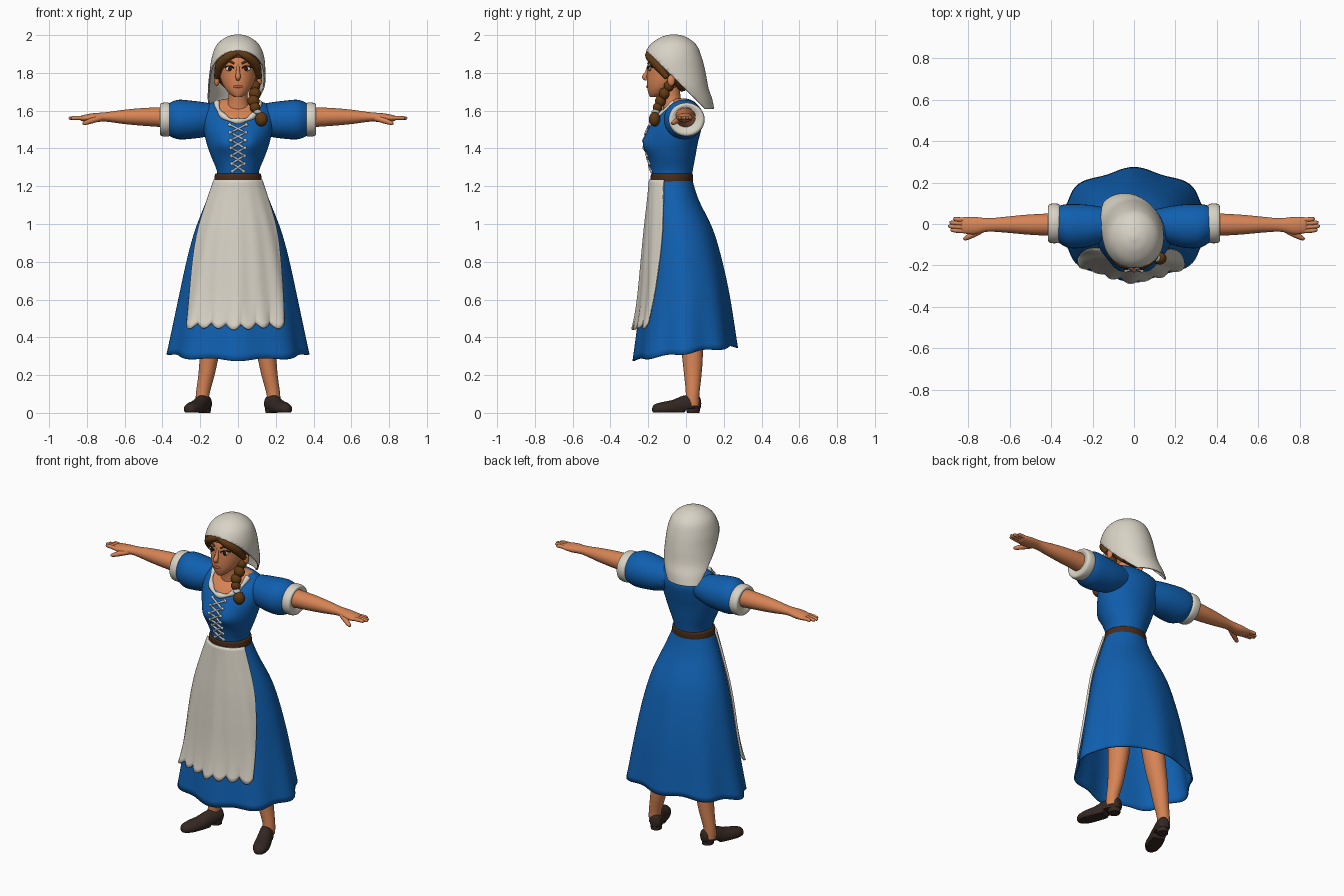
import bpy, bmesh
from math import sin, cos, pi, radians
from mathutils import Vector, Matrix
from mathutils.bvhtree import BVHTree

if "Cube" in bpy.data.objects:
    bpy.data.objects.remove(bpy.data.objects["Cube"])


def material(name, *rgb):
    m = bpy.data.materials.new(name)
    m.use_nodes = True
    m.diffuse_color = (*rgb, 1)
    m.node_tree.nodes["Principled BSDF"].inputs["Base Color"].default_value = (*rgb, 1)
    return m


BLUE = material("blue cloth", .005, .115, .43)
CREAM = material("cream linen", .69, .65, .56)
SKIN = material("skin", .68, .23, .09)
HAIR = material("brown hair", .12, .042, .007)
LEATHER = material("belt leather", .065, .024, .01)
SHOE = material("dark shoe leather", .035, .021, .016)
DARK = material("dark eye", .02, .01, .006)
LIP = material("lip", .48, .12, .06)
LACE = material("lace", .5, .53, .58)


def finish(name, bm, mat, mirror=False, thick=0):
    bmesh.ops.recalc_face_normals(bm, faces=bm.faces)
    me = bpy.data.meshes.new(name)
    bm.to_mesh(me)
    bm.free()
    me.materials.append(mat)
    for p in me.polygons:
        p.use_smooth = True
    me.set_sharp_from_angle(angle=radians(50))
    ob = bpy.data.objects.new(name, me)
    bpy.context.collection.objects.link(ob)
    if thick:
        mod = ob.modifiers.new("thickness", 'SOLIDIFY')
        mod.thickness, mod.offset = thick, 0
    if mirror:
        ob.modifiers.new("mirror", 'MIRROR')
    return ob


def spline(rows, k=4):
    """Smoothly interpolate a list of equal-length tuples."""
    out, last = [], len(rows) - 1
    for i in range(last):
        quad = zip(rows[max(i - 1, 0)], rows[i], rows[i + 1], rows[min(i + 2, last)])
        quad = list(quad)
        for t in (j / k for j in range(k)):
            out.append(tuple(.5 * (2*b + (c-a)*t + (2*a - 5*b + 4*c - d)*t*t
                                   + (3*b - a - 3*c + d)*t**3) for a, b, c, d in quad))
    return out + [tuple(rows[-1])]


def skin_grid(rings, closed=True, caps=True):
    bm = bmesh.new()
    vs = [[bm.verts.new(p) for p in r] for r in rings]
    n = len(vs[0])
    for a, b in zip(vs, vs[1:]):
        for j in range(n if closed else n - 1):
            q = (j + 1) % n
            bm.faces.new((a[j], a[q], b[q], b[j]))
    if closed and caps:
        bm.faces.new(vs[0])
        bm.faces.new(vs[-1])
    return bm


def loft_mesh(rows, axis='Z', n=32, k=4, tweak=None, caps=True):
    """Rows are (position along axis, two centre values, two radii)."""
    rings = []
    for t, c, d, r, s in spline(rows, k):
        ring = []
        for j in range(n):
            u, v = c + r * cos(2*pi*j/n), d + s * sin(2*pi*j/n)
            p = Vector({'X': (t, u, v), 'Y': (u, t, v), 'Z': (u, v, t)}[axis])
            ring.append(tweak(p) if tweak else p)
        rings.append(ring)
    return skin_grid(rings, caps=caps)


def loft(name, rows, mat, mirror=False, **kw):
    return finish(name, loft_mesh(rows, **kw), mat, mirror)


def ball_mesh(loc, size):
    bm = bmesh.new()
    mtx = Matrix.Translation(loc) @ Matrix.Diagonal((*size, 1))
    bmesh.ops.create_uvsphere(bm, u_segments=24, v_segments=14, radius=1, matrix=mtx)
    return bm


def ball(name, loc, size, mat, mirror=False):
    return finish(name, ball_mesh(loc, size), mat, mirror)


def tube(name, pts, mat, mirror=False, k=4):
    """Round strand through (x, y, z, radius) points."""
    cu = bpy.data.curves.new(name, 'CURVE')
    cu.dimensions, cu.bevel_depth, cu.bevel_resolution, cu.use_fill_caps = '3D', 1, 3, True
    path = spline(pts, k)
    sp = cu.splines.new('POLY')
    sp.points.add(len(path) - 1)
    for p, (x, y, z, r) in zip(sp.points, path):
        p.co, p.radius = (x, y, z, 1), r
    tmp = bpy.data.objects.new(name + " path", cu)
    bpy.context.collection.objects.link(tmp)
    dg = bpy.context.evaluated_depsgraph_get()
    me = bpy.data.meshes.new_from_object(tmp.evaluated_get(dg))
    bpy.data.objects.remove(tmp)
    bm = bmesh.new()
    bm.from_mesh(me)
    bpy.data.meshes.remove(me)
    return finish(name, bm, mat, mirror)


def front_of(ob):
    """Return a function giving the point on the front of ob at x, z."""
    tree = BVHTree.FromPolygons([v.co for v in ob.data.vertices],
                                [p.vertices for p in ob.data.polygons])

    def hit(x, z, out=0.0):
        p = tree.ray_cast(Vector((x, -1, z)), Vector((0, 1, 0)))[0]
        return (x, (p.y if p else -.1) - out, z)
    return hit


def cut(bm, co, no):
    bmesh.ops.bisect_plane(bm, geom=bm.verts[:] + bm.edges[:] + bm.faces[:],
                           plane_co=co, plane_no=no, clear_inner=True)
    return bm


# Skirt: flared shell with soft folds and a hem that dips at the front
SKIRT = spline([(1.25, -.075, .112, .1), (1.13, -.062, .16, .124), (.97, -.033, .222, .17),
                (.81, -.017, .265, .2), (.6, -.005, .308, .23), (.315, -.004, .362, .266)], 6)


def skirt_point(a, z, out=0.0):
    z = min(max(z, .3151), 1.2499)
    for p, q in zip(SKIRT, SKIRT[1:]):
        if p[0] >= z >= q[0]:
            f = (p[0] - z) / (p[0] - q[0])
            cy, rx, ry = (u + (v - u) * f for u, v in zip(p[1:], q[1:]))
            break
    t = ((1.25 - z) / .935) ** 2
    w = 1 + .035 * t * cos(8 * a)
    return ((rx * w + out) * sin(a), cy - (ry * w + out) * cos(a),
            z - .035 * t * cos(a) - .006 * t * cos(8 * a))


hem = [[skirt_point(2*pi*j/96, r[0]) for j in range(96)] for r in SKIRT]
finish("skirt", skin_grid(hem, caps=False), BLUE, thick=.008)

# Apron: wraps the skirt front, ending in a scalloped ruffle
sheet = []
for i in range(41):
    v = i / 40
    row = []
    for j in range(85):
        s = j / 84
        a = (2*s - 1) * (1.2 - .38 * v) - .07 * v
        z = 1.235 - .74 * v - .028 * v**8 * abs(sin(7*pi*s))
        puff = .014 + .004 * v * cos(17 * a) + .012 * v**14 * abs(sin(7*pi*s))
        row.append(skirt_point(a, z, puff))
    sheet.append(row)
finish("apron", skin_grid(sheet, closed=False), CREAM, thick=.012)


# Bodice, with bare skin inside the neckline
def bust(p):
    if p.y < -.07:
        p.y -= .036 * math_bump(abs(p.x) - .07, .06) * math_bump(p.z - 1.425, .055)
    return p


def math_bump(d, w):
    return 2.718 ** (-(d / w) ** 2)


bodice = loft("bodice", [(1.22, 0, -.075, .115, .1), (1.28, 0, -.075, .112, .11),
                         (1.36, 0, -.075, .143, .125), (1.43, 0, -.07, .167, .133),
                         (1.5, 0, -.06, .182, .14), (1.57, 0, -.035, .188, .125),
                         (1.62, 0, -.02, .17, .09), (1.65, 0, -.02, .12, .06),
                         (1.665, 0, -.03, .05, .03)], BLUE, n=80, k=7, tweak=bust)
bodice.data.materials.append(SKIN)
for p in bodice.data.polygons:
    c = p.center
    if c.y < 0 and (c.x / .105)**2 + ((c.z - 1.65) / .1)**2 < 1:
        p.material_index = 1
chest = front_of(bodice)

# Scalloped collar trim around the neckline
trim = []
for i in range(41):
    a = pi * i / 40
    trim.append((*chest(.112 * cos(a), 1.642 - .098 * sin(a), .002), .013 + .004 * cos(8 * a)))
tube("collar_trim", trim, CREAM, k=2)

# Front lacing: two crossing zigzag cords with eyelets
for side in (-1, 1):
    cord = []
    for i in range(25):
        sway = 1 - abs((i / 4) % 2 - 1) * 2
        x = side * sway * (.042 - .0006 * i)
        cord.append((*chest(x, 1.525 - .0102 * i, .004), .006))
    tube("lacing", cord, LACE, k=1)
    for i in range(7):
        ball("eyelet", chest(side * (.043 - .0024 * i), 1.525 - .041 * i, .002),
             (.01, .007, .009), CREAM)

# Belt
loft("belt", [(1.22, 0, -.075, .118, .104), (1.226, 0, -.075, .126, .111),
              (1.262, 0, -.075, .122, .111), (1.268, 0, -.075, .112, .102)], LEATHER, n=48)

# Sleeves, cuffs, arms and hands
loft("sleeve", [(.1, 0, 1.56, .07, .07), (.17, -.005, 1.553, .09, .09),
                (.24, -.01, 1.552, .104, .1), (.31, -.01, 1.553, .106, .105),
                (.35, -.004, 1.553, .095, .094), (.372, 0, 1.553, .08, .08)], BLUE, True, axis='X')
loft("cuff", [(.355, .003, 1.553, .075, .072), (.362, .003, 1.553, .092, .087),
              (.385, .003, 1.553, .096, .09), (.408, .003, 1.553, .092, .086),
              (.414, .003, 1.555, .078, .074), (.404, 0, 1.56, .05, .05)], CREAM, True, axis='X')
loft("arm", [(.36, -.003, 1.565, .056, .055), (.5, -.003, 1.567, .049, .047),
             (.6, -.003, 1.567, .04, .038), (.68, -.004, 1.567, .033, .027),
             (.72, -.005, 1.566, .034, .024), (.77, -.008, 1.562, .042, .024),
             (.82, -.006, 1.56, .039, .017), (.835, -.006, 1.56, .03, .01)], SKIN, True, axis='X')
for i, tip in enumerate((.872, .89, .896, .885)):
    y = .022 - .018 * i
    tube("finger", [(.8, y - .002, 1.56, .011), (.85, y, 1.562, .011),
                    (tip - .008, y + .003, 1.56, .009), (tip, y + .003, 1.559, .004)], SKIN, True)
tube("thumb", [(.73, -.025, 1.56, .016), (.775, -.05, 1.547, .015),
               (.81, -.068, 1.535, .011), (.822, -.073, 1.532, .005)], SKIN, True)

# Legs and shoes
loft("leg", [(.85, .09, 0, .07, .075), (.45, .13, .025, .06, .065), (.3, .152, .034, .05, .055),
             (.2, .167, .036, .043, .046), (.1, .187, .035, .036, .036),
             (.04, .19, .03, .034, .04)], SKIN, True)


def place_foot(p):
    return Matrix.Rotation(radians(22), 3, 'Z') @ p + Vector((.17, .055, 0))


def sole(p):
    p.z = max(p.z, .024 if p.y > -.07 else .003)
    return place_foot(p)


loft("shoe", [(.022, 0, .05, .012, .015), (.012, 0, .05, .03, .04), (-.03, 0, .045, .04, .05),
              (-.08, 0, .035, .041, .055), (-.13, 0, .025, .045, .045), (-.19, 0, .022, .045, .036),
              (-.235, 0, .02, .03, .026), (-.25, 0, .018, .008, .01)],
     SHOE, True, axis='Y', tweak=sole)
loft("shoe_heel", [(0, 0, -.018, .031, .034), (.035, 0, -.018, .035, .037)],
     SHOE, True, k=1, tweak=place_foot)

# Neck, head and ears
loft("neck", [(1.56, 0, -.06, .075, .06), (1.63, 0, -.07, .058, .053),
              (1.68, 0, -.08, .05, .05), (1.76, 0, -.085, .055, .055)], SKIN)
head = loft("head", [(1.672, 0, -.165, .02, .025), (1.69, 0, -.15, .045, .048),
                     (1.72, 0, -.125, .07, .08), (1.76, 0, -.095, .09, .112),
                     (1.81, 0, -.075, .1, .13), (1.87, 0, -.068, .104, .13),
                     (1.92, 0, -.065, .09, .105), (1.955, 0, -.065, .06, .065)], SKIN, n=48)
face = front_of(head)
ball("ear", (.112, -.078, 1.76), (.014, .02, .03), SKIN, True)
tube("nose", [(0, -.198, 1.84, .007), (0, -.208, 1.8, .011),
              (0, -.22, 1.778, .014), (0, -.207, 1.765, .009)], SKIN)
ball("mouth", face(0, 1.727), (.025, .005, .007), LIP)

# Eyes and brows
ball("eye_white", face(.045, 1.822), (.022, .006, .012), CREAM, True)
ball("iris", face(.044, 1.822, .004), (.01, .005, .012), DARK, True)
tube("eyelid", [(*face(x, z, .003), .0035) for x, z in
                ((.022, 1.826), (.045, 1.837), (.07, 1.828))], DARK, True)
tube("brow", [(*face(x, z, .002), .005) for x, z in
              ((.02, 1.85), (.05, 1.862), (.075, 1.85))], HAIR, True)

# Hair: cap under the kerchief, parted fringe and a side braid
slope = Vector((0, 1, 1))
cap = ball_mesh((0, -.072, 1.83), (.118, .15, .135))
finish("hair_cap", cut(cap, (0, -.2, 1.875), slope), HAIR, thick=.006)
tube("fringe", [(0, -.19, 1.91, .02), (.05, -.192, 1.886, .023),
                (.093, -.15, 1.842, .026), (.113, -.1, 1.775, .014)], HAIR, True)
for x, y, z, r in ((.088, -.09, 1.73, .03), (.09, -.115, 1.69, .032),
                   (.082, -.135, 1.65, .032), (.09, -.15, 1.617, .028)):
    ball("braid", (x, y, z), (r, r * .9, r), HAIR)
ball("braid_tie", (.105, -.162, 1.593), (.022, .022, .013), LACE)
ball("braid_end", (.124, -.166, 1.555), (.033, .03, .038), HAIR)

# Kerchief: draped shell, cut on a slope from brow to nape
scarf = loft_mesh([(2, 0, -.065, .012, .012), (1.985, 0, -.065, .062, .066),
                   (1.945, 0, -.068, .11, .12), (1.88, 0, -.07, .135, .15),
                   (1.8, -.003, -.06, .144, .16), (1.72, -.01, -.033, .147, .148),
                   (1.66, -.028, .015, .135, .12), (1.61, -.045, .06, .115, .085)],
                  n=48, k=6, caps=False)
cut(scarf, (0, -.2, 1.91), slope)
bmesh.ops.holes_fill(scarf, edges=[e for e in scarf.edges if e.is_boundary
                                   and min(v.co.z for v in e.verts) > 1.99])
finish("kerchief", scarf, CREAM, thick=.008)
